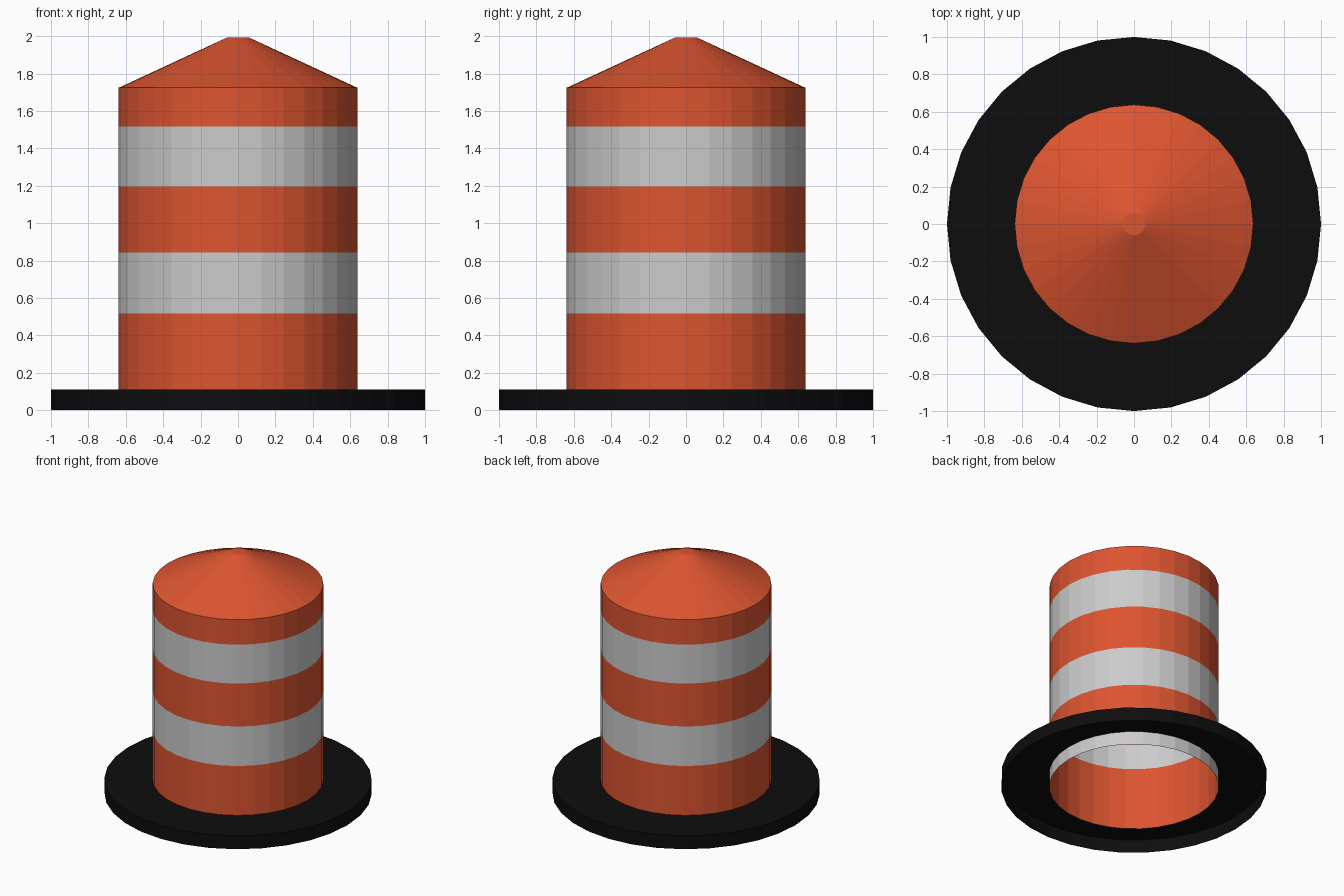
import bpy, bmesh
from math import cos, sin, pi

if "Cube" in bpy.data.objects:
    bpy.data.objects.remove(bpy.data.objects["Cube"])

SIDES = 32
R = 0.638


def material(name, color):
    m = bpy.data.materials.new(name)
    m.diffuse_color = color
    m.use_nodes = True
    m.node_tree.nodes["Principled BSDF"].inputs["Base Color"].default_value = m.diffuse_color
    return m


orange = material("orange", (0.72, 0.09, 0.03, 1))
white = material("reflective_white", (0.55, 0.55, 0.55, 1))
black = material("rubber_black", (0.004, 0.004, 0.004, 1))


def lathe(name, profile, mats, bands=None, cap=False):
    """Spin a (radius, z) profile into a flat-shaded shell; bands picks a material per segment."""
    bm = bmesh.new()
    rings = [[bm.verts.new((r * cos(2 * pi * i / SIDES), r * sin(2 * pi * i / SIDES), z))
              for i in range(SIDES)] for r, z in profile]
    for k, (lo, hi) in enumerate(zip(rings, rings[1:])):
        for i in range(SIDES):
            j = (i + 1) % SIDES
            f = bm.faces.new((lo[i], lo[j], hi[j], hi[i]))
            f.material_index = bands[k] if bands else 0
    if cap:
        bm.faces.new(rings[-1])
    me = bpy.data.meshes.new(name)
    bm.to_mesh(me)
    bm.free()
    for m in mats:
        me.materials.append(m)
    ob = bpy.data.objects.new(name, me)
    bpy.context.collection.objects.link(ob)
    return ob


# Rubber base: outer rim and top ring, open underneath
lathe("base_ring", [(1, 0), (1, 0.11), (R, 0.11)], [black])

# Hollow drum wall with alternating stripes
heights = [0, 0.517, 0.843, 1.197, 1.518, 1.724]
lathe("striped_drum", [(R, z) for z in heights], [orange, white], [0, 1, 0, 1, 0])

# Pale sleeve around the drum foot, hidden inside the base
lathe("foot_sleeve", [(R + 0.002, 0), (R + 0.002, 0.108)], [white])

# Conical lid with small flat tip
lathe("cone_lid", [(R, 1.724), (0.06, 1.992)], [orange], cap=True)
